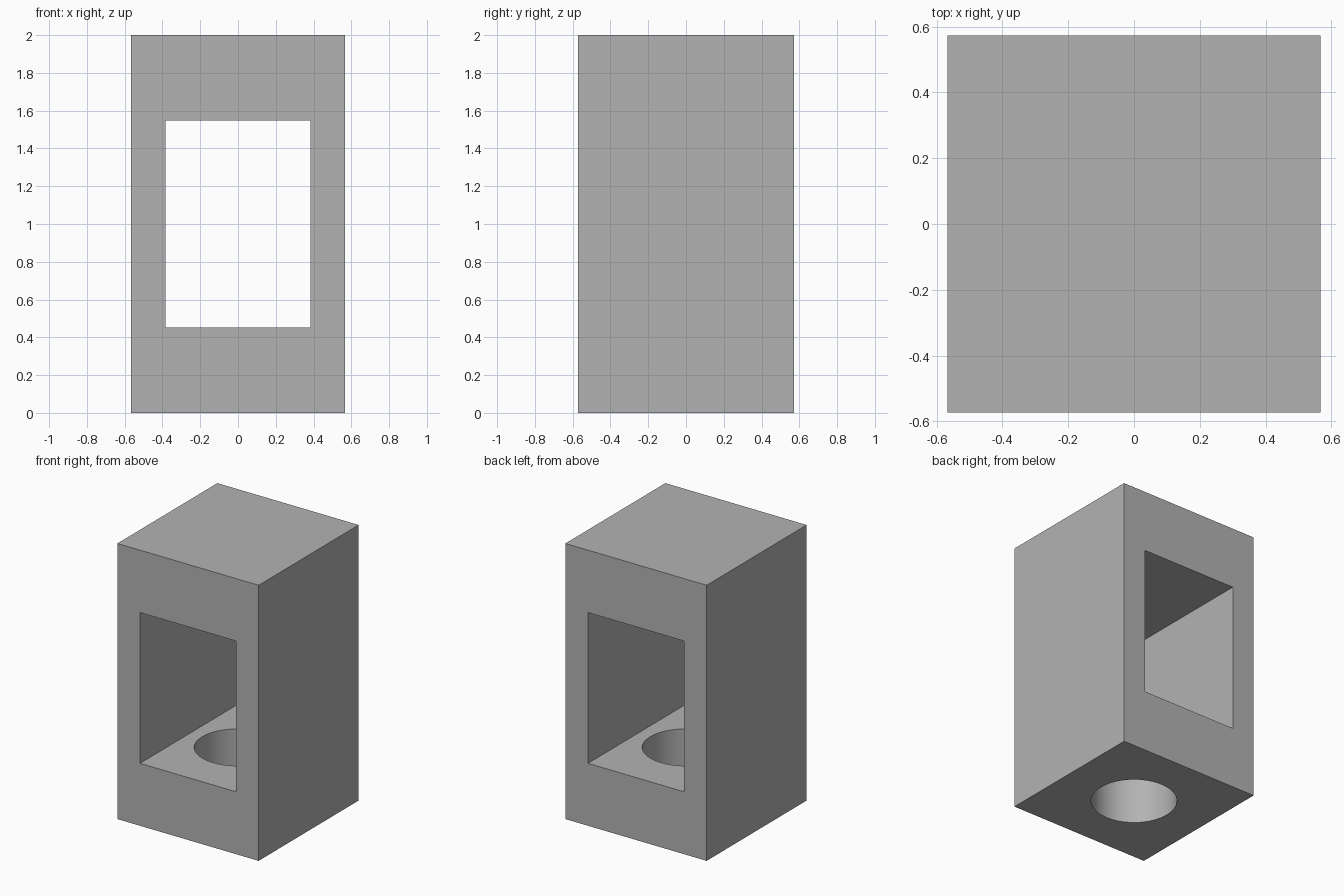
import bpy
import math

WIDTH, DEPTH, HEIGHT = 1.134, 1.146, 2.0
WINDOW_WIDTH, WINDOW_HEIGHT = 0.77, 1.094
HOLE_RADIUS = 0.288

cube = bpy.data.objects.get("Cube")
if cube:
    bpy.data.objects.remove(cube, do_unlink=True)

grey = bpy.data.materials.new("plain grey")
grey.use_nodes = True
colour = (0.45, 0.45, 0.45, 1)
grey.diffuse_color = colour
grey.node_tree.nodes["Principled BSDF"].inputs["Base Color"].default_value = colour


def box(name, size, location):
    bpy.ops.mesh.primitive_cube_add(size=1, location=location)
    obj = bpy.context.object
    obj.name = name
    obj.scale = size
    bpy.ops.object.transform_apply(location=False, rotation=False, scale=True)
    obj.data.materials.append(grey)
    return obj


def cut(body, cutter):
    cutter.hide_render = True
    modifier = body.modifiers.new(cutter.name, "BOOLEAN")
    modifier.operation = "DIFFERENCE"
    modifier.solver = "EXACT"
    modifier.object = cutter
    bpy.context.view_layer.objects.active = body
    bpy.ops.object.modifier_apply(modifier=modifier.name)
    bpy.data.objects.remove(cutter, do_unlink=True)


# Solid block
middle = (0, 0, HEIGHT / 2)
block = box("block_housing", (WIDTH, DEPTH, HEIGHT), middle)

# Rectangular window running front to back
cut(block, box("window_cutter", (WINDOW_WIDTH, DEPTH * 2, WINDOW_HEIGHT), middle))

# Round hole through the floor, ending inside the window
bpy.ops.mesh.primitive_cylinder_add(vertices=96, radius=HOLE_RADIUS, depth=HEIGHT,
                                    location=(0, 0, 0))
hole = bpy.context.object
hole.name = "floor_hole_cutter"
hole.data.materials.append(grey)
cut(block, hole)

# Smooth bore with crisp edges
bpy.ops.object.select_all(action="DESELECT")
block.select_set(True)
bpy.context.view_layer.objects.active = block
bpy.ops.object.shade_smooth_by_angle(angle=math.radians(30))
